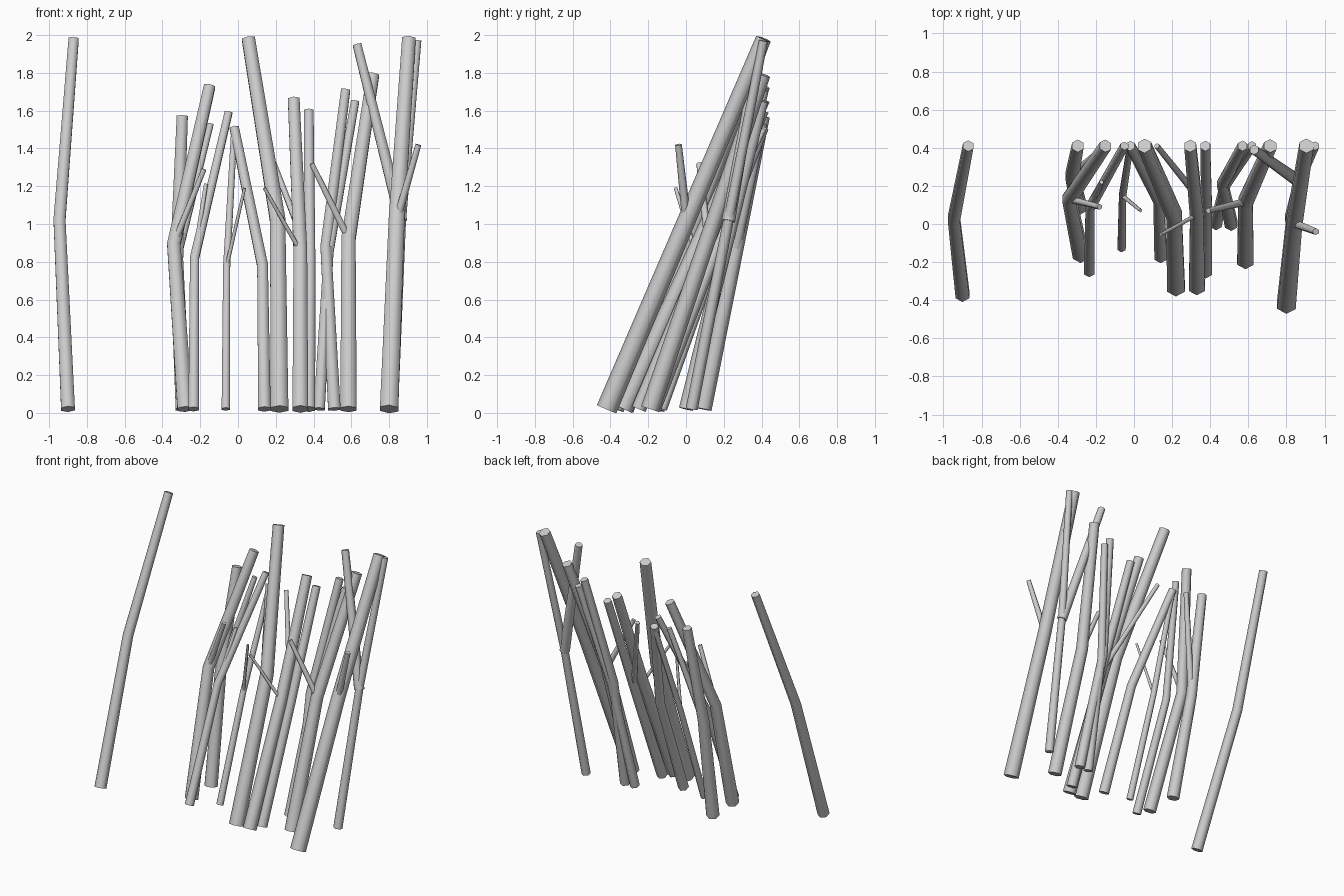
import bpy, bmesh, math
from mathutils import Vector

if "Cube" in bpy.data.objects:
    bpy.data.objects.remove(bpy.data.objects["Cube"])

SIDES = 6
TOP_Y = 0.41      # every stick leans back to the same line
BASE_Z = 0.02
TAPER = 0.74      # tip radius / base radius
BEND = 0.51       # bend height as share of the stick


def stick(name, pts, radius):
    """Tapered six-sided stick swept through the given points."""
    bm = bmesh.new()
    rings = []
    last = len(pts) - 1
    for i, p in enumerate(pts):
        d = (pts[min(i + 1, last)] - pts[max(i - 1, 0)]).normalized()
        u = Vector((1, 0, 0))
        u = (u - d * u.dot(d)).normalized()
        v = d.cross(u)
        r = radius * (1 + (TAPER - 1) * i / last)
        angles = [math.tau * (k + 0.5) / SIDES for k in range(SIDES)]
        rings.append([bm.verts.new(p + r * (math.cos(a) * u + math.sin(a) * v))
                      for a in angles])
    for a, b in zip(rings, rings[1:]):
        for k in range(SIDES):
            n = (k + 1) % SIDES
            bm.faces.new((a[k], a[n], b[n], b[k])).smooth = True
    # Flat, sharp-edged end caps
    for ring in (rings[0][::-1], rings[-1]):
        for e in bm.faces.new(ring).edges:
            e.smooth = False
    me = bpy.data.meshes.new(name)
    bm.to_mesh(me)
    bm.free()
    bpy.context.collection.objects.link(bpy.data.objects.new(name, me))


# Leaning sticks: base x, base y, bend x, top x, top z, base radius
# Then any side twigs growing from the bend: tip x, tip y, tip z, radius
STICKS = [
    ((-.90, -.37, -.945, -.87, 1.98, .042), ()),
    ((-.28, -.16, -.34, -.15, 1.73, .047), ((-.18, .09, 1.29, .020),)),
    ((-.29, .09, -.325, -.295, 1.57, .046), ((-.145, .41, 1.53, .025),)),
    ((-.235, -.25, -.23, -.05, 1.59, .032), ((-.17, .22, 1.21, .016),)),
    ((-.065, -.125, -.06, -.02, 1.50, .025), ((.035, .07, 1.19, .012),)),
    ((.14, -.17, .13, -.02, 1.51, .038), ()),
    ((.22, -.33, .21, .055, 1.98, .054), ()),
    ((.33, -.33, .33, .295, 1.66, .048), ((.14, -.055, 1.19, .013),)),
    ((.375, -.25, .38, .375, 1.60, .039), ((.12, .41, 1.50, .020),)),
    ((.43, .0, .48, .62, 1.65, .034), ()),
    ((.51, .0, .465, .57, 1.71, .038), ()),
    ((.585, -.19, .585, .715, 1.79, .050), ((.39, .07, 1.32, .021),)),
    ((.80, -.42, .84, .905, 1.98, .056), ((.955, -.04, 1.42, .024),)),
    ((.82, .03, .865, .95, 1.97, .032), ((.63, .39, 1.95, .036),)),
]
for i, ((bx, by, mx, tx, tz, r), twigs) in enumerate(STICKS, 1):
    base = Vector((bx, by, BASE_Z))
    top = Vector((tx, TOP_Y, tz))
    bend = base.lerp(top, BEND)
    bend.x = mx
    stick(f"stick_{i:02d}", (base, bend, top), r)
    for *tip, tr in twigs:
        stick(f"twig_{i:02d}", (bend, Vector(tip)), tr)
